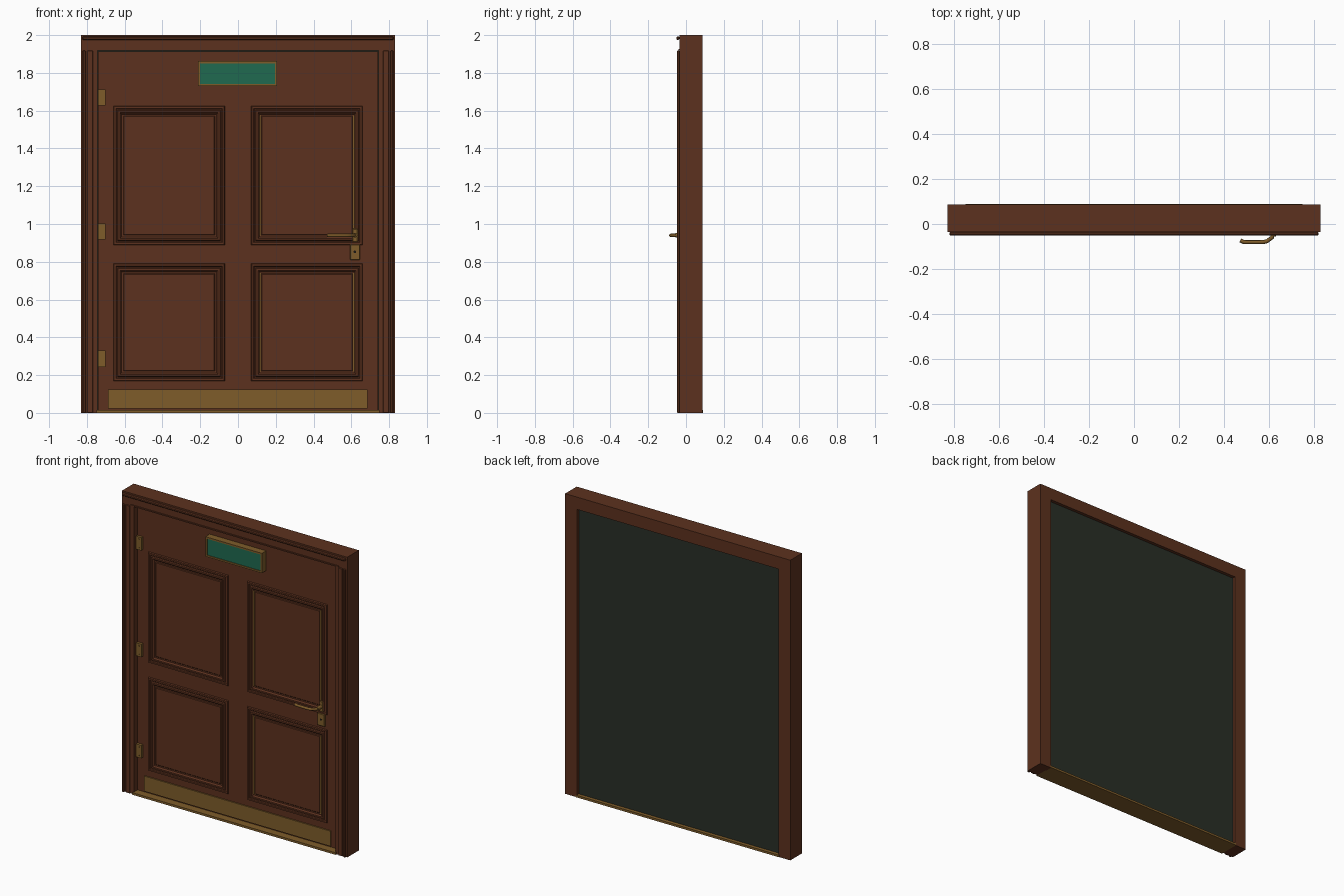
import bpy, math

cube = bpy.data.objects.get("Cube")
if cube:
    bpy.data.objects.remove(cube, do_unlink=True)


def material(name, rgb):
    m = bpy.data.materials.new(name)
    m.use_nodes = True
    m.diffuse_color = (*rgb, 1)
    m.node_tree.nodes["Principled BSDF"].inputs["Base Color"].default_value = (*rgb, 1)
    return m


WOOD = material("brown wood", (0.108, 0.031, 0.013))
BRASS = material("aged brass", (0.21, 0.107, 0.023))
TEAL = material("teal glass", (0.014, 0.142, 0.08))
DARK = material("dark green backing", (0.022, 0.028, 0.02))
BLACK = material("black keyhole", (0.01, 0.008, 0.006))


def mesh_object(name, verts, faces, mat):
    me = bpy.data.meshes.new(name)
    me.from_pydata(verts, [], faces)
    me.materials.append(mat)
    ob = bpy.data.objects.new(name, me)
    bpy.context.collection.objects.link(ob)
    return ob


def box(name, x, y, z, mat, bevel=0.0):
    """Box between the given (low, high) ranges."""
    verts = [(a, b, c) for a in x for b in y for c in z]
    faces = [(0, 1, 3, 2), (4, 6, 7, 5), (0, 4, 5, 1), (2, 3, 7, 6), (0, 2, 6, 4), (1, 5, 7, 3)]
    ob = mesh_object(name, verts, faces, mat)
    if bevel:
        mod = ob.modifiers.new("bevel", "BEVEL")
        mod.width, mod.segments = bevel, 1


def pair(name, x, y, z, mat, bevel=0.0):
    box("left_" + name, x, y, z, mat, bevel)
    box("right_" + name, (-x[1], -x[0]), y, z, mat, bevel)


def moulding(name, x, z, profile, mat, cap=False):
    """Rectangular rings swept through (inset, y) profile points."""
    verts, faces = [], []
    for d, y in profile:
        verts += [(x[0] + d, y, z[0] + d), (x[1] - d, y, z[0] + d),
                  (x[1] - d, y, z[1] - d), (x[0] + d, y, z[1] - d)]
    for r in range(len(profile) - 1):
        for k in range(4):
            a, b = 4 * r + k, 4 * r + (k + 1) % 4
            faces.append((a, b, b + 4, a + 4))
    if cap:
        n = len(verts)
        faces.append((n - 4, n - 3, n - 2, n - 1))
    mesh_object(name, verts, faces, mat)


def disc(name, x, z, y, radius, depth, mat):
    bpy.ops.mesh.primitive_cylinder_add(vertices=16, radius=radius, depth=depth,
                                        location=(x, y, z), rotation=(math.pi / 2, 0, 0))
    ob = bpy.context.object
    ob.name = name
    ob.data.materials.append(mat)
    bpy.ops.object.shade_smooth_by_angle()


# Frame
FRONT, BACK, DOOR = -0.035, 0.087, 0.002
INNER, HEAD = 0.744, 1.918
pair("jamb", (INNER, 0.83), (FRONT, BACK), (0, HEAD), WOOD)
box("lintel", (-0.83, 0.83), (FRONT, BACK), (HEAD, 2.0), WOOD)
pair("casing_board", (0.768, 0.8), (-0.043, FRONT), (0, HEAD), WOOD, 0.003)
pair("casing_outer_bead", (0.807, 0.822), (-0.048, FRONT), (0, HEAD), WOOD, 0.003)
box("lintel_bead", (-0.768, 0.768), (-0.041, FRONT), (HEAD, 1.926), WOOD)
box("cornice", (-0.823, 0.823), (-0.051, FRONT), (1.974, 1.993), WOOD, 0.005)
box("threshold", (-0.75, 0.75), (-0.046, 0.09), (0, 0.014), BRASS)

# Door leaf, set back in the frame, and its backing
box("door_leaf", (-0.741, 0.741), (DOOR, 0.06), (0.016, 1.914), WOOD)
box("door_backing", (-INNER, INNER), (0.06, 0.066), (0.014, HEAD), DARK)

# Four raised panels, with brass beads upright on the latch side
steps = [(0, 0), (0.003, 0.009), (0.013, 0.009), (0.017, 0.004), (0.022, 0.004),
         (0.026, 0.011), (0.036, 0.011), (0.044, 0.002), (0.053, 0.002), (0.057, 0.006)]
profile = [(inset, DOOR - out) for inset, out in steps]
for side, xs in (("right", (-0.66, -0.07)), ("left", (0.07, 0.66))):
    for level, zs in (("lower", (0.168, 0.79)), ("upper", (0.888, 1.625))):
        moulding(f"{side}_{level}_panel", xs, zs, profile, WOOD, cap=True)
        if side == "left":
            for end, x in (("inner", xs[0] + 0.044), ("outer", xs[1] - 0.052)):
                box(f"{level}_{end}_brass_bead", (x, x + 0.008), (DOOR - 0.005, DOOR),
                    (zs[0] + 0.05, zs[1] - 0.05), BRASS)

# Glazed sign box near the top
moulding("sign_frame", (-0.211, 0.206), (1.73, 1.862),
         [(0, DOOR), (0, -0.043), (0.011, -0.043), (0.011, -0.037)], BRASS)
box("sign_glass", (-0.202, 0.197), (-0.038, DOOR), (1.739, 1.853), TEAL)

# Kick plate and hinges
box("kick_plate", (-0.688, 0.685), (DOOR - 0.008, DOOR), (0.024, 0.125), BRASS)
for i, z in enumerate((0.286, 0.96, 1.67)):
    box(f"hinge_{i + 1}", (-0.74, -0.702), (-0.016, DOOR), (z - 0.043, z + 0.043), BRASS)
    for s in (-1, 1):
        disc(f"hinge_{i + 1}_screw", -0.72, z + s * 0.028, -0.0165, 0.004, 0.002, BRASS)

# Lock plate and lever handle
box("lock_plate", (0.592, 0.646), (-0.012, DOOR), (0.81, 0.892), BRASS, 0.003)
disc("keyhole", 0.619, 0.853, -0.012, 0.007, 0.003, BLACK)
box("handle_rose", (0.607, 0.634), (-0.012, DOOR), (0.905, 0.975), BRASS, 0.003)
disc("handle_hub", 0.62, 0.94, -0.03, 0.012, 0.05, BRASS)
curve = bpy.data.curves.new("lever_handle", "CURVE")
curve.dimensions = "3D"
curve.bevel_depth, curve.bevel_resolution = 0.009, 2
curve.use_fill_caps = True
path = [(0.62, -0.04), (0.615, -0.06), (0.592, -0.077), (0.575, -0.081), (0.49, -0.081), (0.474, -0.073)]
spline = curve.splines.new("POLY")
spline.points.add(len(path) - 1)
for p, (x, y) in zip(spline.points, path):
    p.co = (x, y, 0.94, 1)
curve.materials.append(BRASS)
lever = bpy.data.objects.new("lever_handle", curve)
bpy.context.collection.objects.link(lever)
